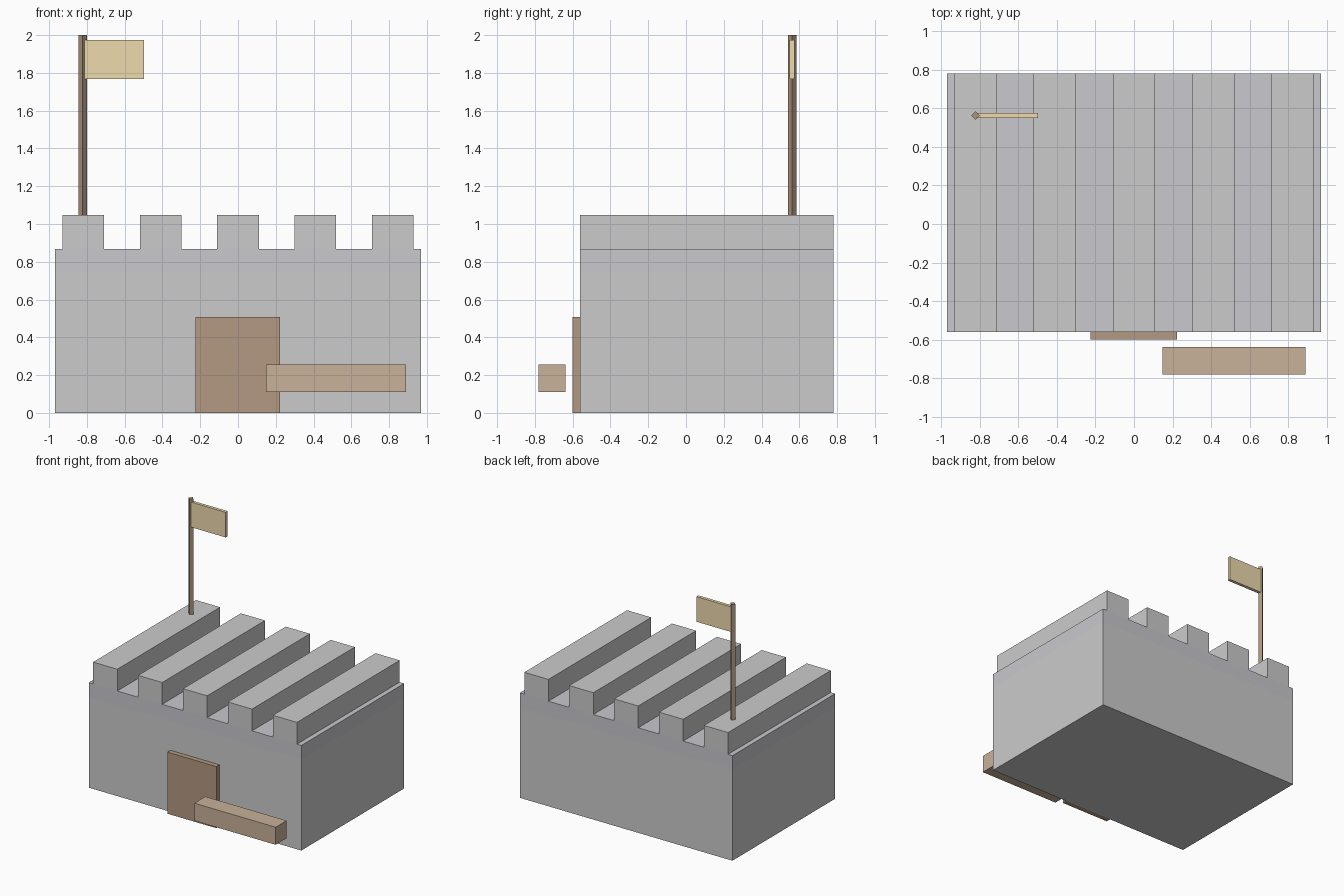
import bpy
import math

if "Cube" in bpy.data.objects:
    bpy.data.objects.remove(bpy.data.objects["Cube"])


def material(name, rgb):
    m = bpy.data.materials.new(name)
    m.diffuse_color = (*rgb, 1)
    m.use_nodes = True
    m.node_tree.nodes["Principled BSDF"].inputs["Base Color"].default_value = m.diffuse_color
    return m


def box(name, x, y, z, mat=None):
    """Box from (min, max) ranges on each axis."""
    bpy.ops.mesh.primitive_cube_add(size=1)
    ob = bpy.context.object
    ob.name = name
    ob.location = [(a + b) / 2 for a, b in (x, y, z)]
    ob.scale = [b - a for a, b in (x, y, z)]
    bpy.ops.object.transform_apply(location=False, rotation=False, scale=True)
    if mat:
        ob.data.materials.append(mat)
    return ob


slate = material("slate", (0.58, 0.58, 0.62))
dark_wood = material("dark_wood", (0.45, 0.32, 0.22))
light_wood = material("light_wood", (0.58, 0.44, 0.32))
pole_wood = material("pole_wood", (0.40, 0.29, 0.20))
cloth = material("cloth", (0.85, 0.70, 0.42))

depth = (-0.56, 0.78)

# Fort body and the darker band around its top
box("wall_block", (-0.97, 0.97), depth, (0, 0.75))
box("top_band", (-0.97, 0.97), depth, (0.75, 0.867), slate)

# Five battlement ridges running front to back
for i in range(5):
    cx = (i - 2) * 0.41
    box(f"battlement_{i + 1}", (cx - 0.11, cx + 0.11), depth, (0.867, 1.047))

# Door and the beam in front of it
box("door", (-0.225, 0.222), (-0.60, -0.56), (0, 0.508), dark_wood)
box("front_beam", (0.148, 0.89), (-0.78, -0.637), (0.11, 0.255), light_wood)

# Four-sided flag pole and flag
bpy.ops.mesh.primitive_cylinder_add(vertices=4, radius=0.022, depth=0.953,
                                    location=(-0.822, 0.562, 1.5235))
pole = bpy.context.object
pole.name = "flag_pole"
pole.data.materials.append(pole_wood)
box("flag", (-0.82, -0.497), (0.549, 0.575), (1.768, 1.975), cloth)
